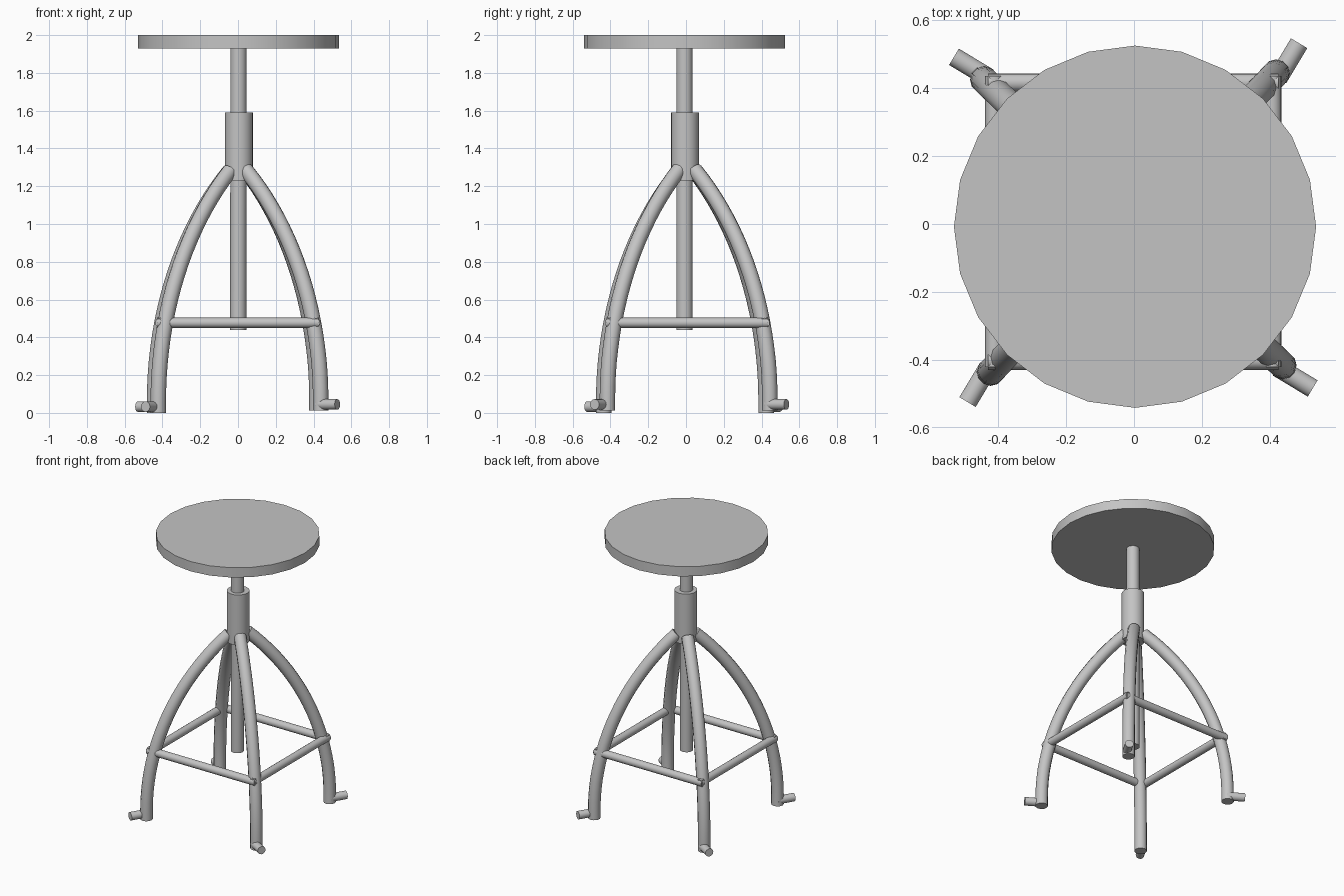
import bpy
from math import sin, cos, asin, radians, pi
from mathutils import Vector, Matrix

cube = bpy.data.objects.get("Cube")
if cube:
    bpy.data.objects.remove(cube, do_unlink=True)

grey = bpy.data.materials.new("metal grey")
grey.use_nodes = True
colour = (0.55, 0.55, 0.55, 1)
grey.diffuse_color = colour
grey.node_tree.nodes["Principled BSDF"].inputs["Base Color"].default_value = colour


def finish(obj, name):
    obj.name = name
    obj.data.materials.clear()
    obj.data.materials.append(grey)
    bpy.ops.object.shade_smooth_by_angle(angle=radians(35))


def rod(name, start, end, radius, sides=24):
    """Capped cylinder between two points."""
    start, end = Vector(start), Vector(end)
    axis = end - start
    bpy.ops.mesh.primitive_cylinder_add(
        vertices=sides, radius=radius, depth=axis.length,
        location=(start + end) / 2,
        rotation=axis.to_track_quat('Z', 'Y').to_euler())
    finish(bpy.context.object, name)


def tube(name, points, radius):
    """Capped tube swept along a path."""
    curve = bpy.data.curves.new(name, 'CURVE')
    curve.dimensions = '3D'
    curve.bevel_depth = radius
    curve.bevel_resolution = 4
    curve.use_fill_caps = True
    spline = curve.splines.new('POLY')
    spline.points.add(len(points) - 1)
    for point, co in zip(spline.points, points):
        point.co = (*co, 1)
    obj = bpy.data.objects.new(name, curve)
    bpy.context.collection.objects.link(obj)
    bpy.ops.object.select_all(action='DESELECT')
    obj.select_set(True)
    bpy.context.view_layer.objects.active = obj
    bpy.ops.object.convert(target='MESH')
    finish(bpy.context.object, name)


# Seat and centre column
cx, cy = 0.003, -0.008
rod("seat", (cx, cy, 1.93), (cx, cy, 2.0), 0.533)
rod("screw_post", (cx - 0.002, cy, 0.44), (cx, cy, 1.94), 0.043)
rod("sleeve", (cx + 0.002, cy + 0.003, 1.23), (cx + 0.002, cy + 0.003, 1.59), 0.074)

# Leg path: short upright, then an arc leaning in to the sleeve
foot_r, top_r, top_z, rise = 0.608, 0.06, 1.28, 0.06
dx, dz = foot_r - top_r, top_z - rise
bend = (dx * dx + dz * dz) / (2 * dx)
sweep = asin(dz / bend)
profile = [(foot_r, 0)]
for i in range(21):
    a = sweep * i / 20
    profile.append((foot_r - bend * (1 - cos(a)), rise + bend * sin(a)))

# Four legs with foot pegs and braces, turned in quarter steps
names = ("back_left", "back_right", "front_right", "front_left")
centre = Vector((-0.002, 0.004, 0))
for i, side in enumerate(names):
    lift = 0.012 if "left" in side else 0.0
    turn = Matrix.Rotation(i * pi / 2, 3, 'Z')
    az = radians(46.3)
    path = [turn @ Vector((r * cos(az), r * sin(az), z + (lift if z < 0.3 else lift / 2)))
            + centre for r, z in profile]
    tube(side + "_leg", path, 0.041)

    tip = Vector((0.488, 0.528, 0.033 + lift))
    back = Vector((cos(radians(59)), sin(radians(59)), 0)) * 0.12
    rod(side + "_foot_peg", turn @ (tip - back) + centre, turn @ tip + centre, 0.028, 16)

    rail = centre + Vector((0, 0.003, 0.477))
    rod("brace_" + str(i + 1), turn @ Vector((0.409, -0.428, 0)) + rail,
        turn @ Vector((0.409, 0.428, 0)) + rail, 0.027, 16)
